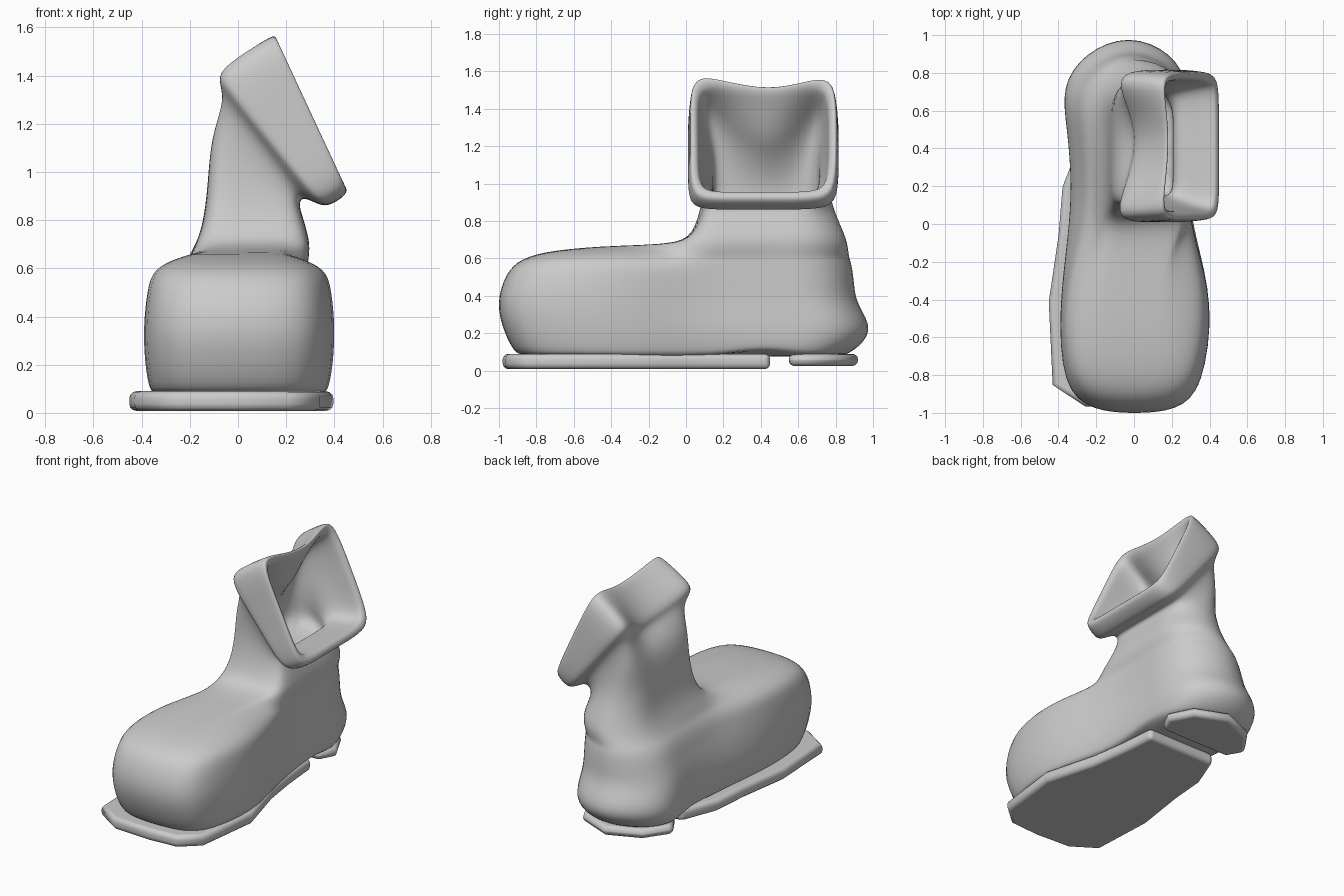
import bpy, bmesh, math

if "Cube" in bpy.data.objects:
    bpy.data.objects.remove(bpy.data.objects["Cube"])

# half outline of the foot, toe to heel: (left x, right x, y)
FOOT = [(0, 0, -1), (-.22, .23, -.985), (-.385, .37, -.87), (-.405, .43, -.42), (-.355, .325, -.06),
        (-.335, .285, .2), (-.36, .29, .5), (-.395, .30, .72), (-.27, .21, .90), (-.03, -.03, 1)]
# half outline of the shaft, front to back: (across, along y)
SHAFT = [(.5, 0), (.65, 0), (.8, 0), (.94, .015), (1, .09), (1, .3), (1, .6), (1, .9), (.92, 1), (.5, 1)]


def smooth(t):
    t = min(max(t, 0), 1)
    return t * t * (3 - 2 * t)


def mirror_ring(right, left):
    return right + left[-2:0:-1]


def foot_ring(z, toe_scale, heel_scale, toe_y, heel_y):
    # heel_scale narrows mostly the left side, the right side stays upright
    def point(x, y):
        t = smooth((y + .4) / .4)
        heel = heel_scale if x < 0 or z < .15 else max(heel_scale, .97)
        h = z - .06 * t * smooth((z - .4) / .12)
        if z < .15:
            h += .045 * math.exp(-((y - .52) / .12) ** 2)
        return (x * (toe_scale + (heel - toe_scale) * t), y * (toe_y if y < 0 else heel_y), h)
    return mirror_ring([point(r, y) for l, r, y in FOOT], [point(l, y) for l, r, y in FOOT])


def shaft_ring(lx, lz, rx, rz, y0, y1, dent=0):
    # tilted rounded rectangle; dent pinches the left side, low rings get a round back
    soft = smooth((1.3 - lz) / .4)

    def point(u, v):
        if u < .01 and .2 < v < .7:
            u += dent * (1 if v > .5 else .55)
        if v > .95:
            u += (.5 - u) * .35 * soft
            v -= .05 * soft * (u != .5)
        elif v > .8:
            v -= .1 * soft
        return (lx + (rx - lx) * u, y0 + (y1 - y0) * v, lz + (rz - lz) * u)
    return mirror_ring([point(u, v) for u, v in SHAFT], [point(1 - u, v) for u, v in SHAFT])


def finish(bm, name):
    bmesh.ops.recalc_face_normals(bm, faces=bm.faces)
    me = bpy.data.meshes.new(name)
    bm.to_mesh(me)
    bm.free()
    ob = bpy.data.objects.new(name, me)
    bpy.context.collection.objects.link(ob)
    for p in me.polygons:
        p.use_smooth = True
    return ob


def loft(name, rings):
    bm = bmesh.new()
    loops = [[bm.verts.new(p) for p in r] for r in rings]
    n = len(loops[0])
    for a, b in zip(loops, loops[1:]):
        for i in range(n):
            j = (i + 1) % n
            bm.faces.new((a[i], a[j], b[j], b[i]))
    bm.faces.new(loops[0])
    bm.faces.new(loops[-1])
    ob = finish(bm, name)
    sub = ob.modifiers.new("smooth", 'SUBSURF')
    sub.levels = sub.render_levels = 2


def plate(name, half, z0, z1):
    # flat sole from half-outline points, rounded at the rim
    outline = [(r, y) for l, r, y in half] + [(l, y) for l, r, y in reversed(half) if l != r]
    bm = bmesh.new()
    face = bm.faces.new([bm.verts.new((x, y, z0)) for x, y in outline])
    ext = bmesh.ops.extrude_face_region(bm, geom=[face])
    for v in ext["geom"]:
        if isinstance(v, bmesh.types.BMVert):
            v.co.z = z1
    ob = finish(bm, name)
    bev = ob.modifiers.new("round", 'BEVEL')
    bev.width, bev.segments = .03, 3
    bev.limit_method, bev.angle_limit = 'ANGLE', math.radians(60)
    ob.modifiers.new("normals", 'WEIGHTED_NORMAL')


# boot upper: foot, shaft and cuff
rings = [foot_ring(*r) for r in [
    (.07, .86, .86, .86, .84),
    (.09, .93, .95, .92, .91),
    (.21, .98, 1, .98, 1.05),
    (.36, 1, .93, 1.02, .94),
    (.52, .96, .83, .97, .93),
    (.60, .90, .76, .89, .92),
    (.645, .64, .69, .72, .91),
    (.67, .40, .63, .38, .90)]]
rings += [shaft_ring(*r) for r in [
    (-.19, .67, .30, .68, -.02, .88),
    (-.145, .77, .29, .74, .05, .85),
    (-.125, .95, .27, .81, .09, .79),
    (-.12, 1.15, .25, .87, .10, .76, .06),
    (-.06, 1.32, .27, .90, .08, .76, .25),
    (-.10, 1.40, .34, .86, .01, .81, .28),
    (-.07, 1.46, .38, .86, .01, .82, .26),
    (.13, 1.58, .445, .90, .02, .81, .12),
    (.155, 1.58, .455, .93, .03, .80, .12)]]
# lining inside the cuff
rings += [shaft_ring(*r) for r in [
    (.155, 1.53, .43, .96, .065, .765, .12),
    (.12, 1.49, .41, .95, .07, .76, .16),
    (-.01, 1.38, .33, .94, .09, .74, .38),
    (-.05, 1.22, .22, .94, .14, .71, .28),
    (-.08, 1, .20, .87, .15, .72),
    (-.08, .82, .22, .77, .14, .76)]]
loft("boot_upper", rings)

# soles follow the foot outline, with a gap under the arch
front = [(l * 1.04 - .03 * (l < 0), r * .92, y * .98) for l, r, y in FOOT[:6]]
plate("front_sole", front + [(-.28, .24, .45)], .008, .09)
heel = [(l * .93, r * .93, y * .92) for l, r, y in FOOT[7:]]
plate("heel_sole", [(-.30, .22, .55)] + heel, .025, .09)
